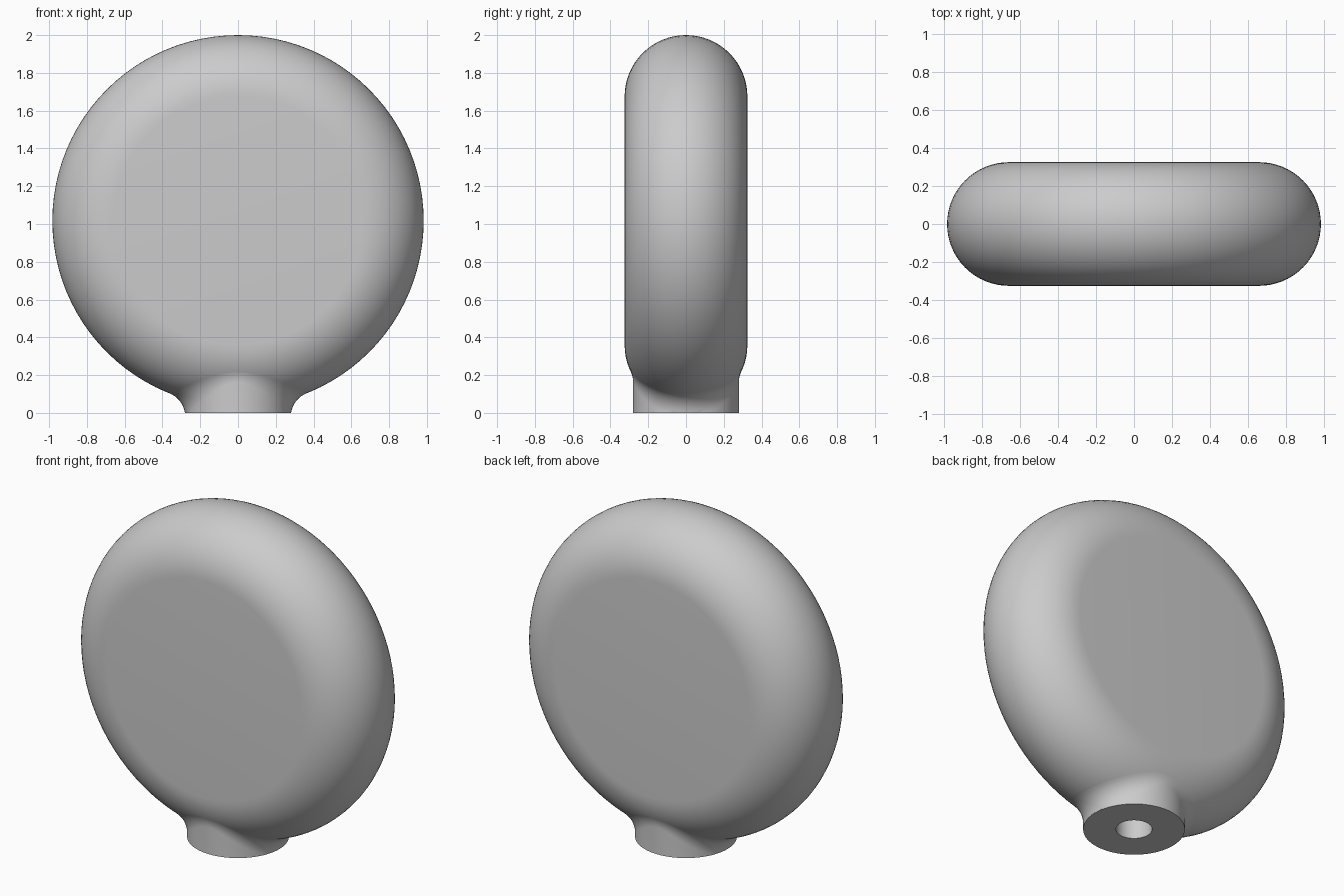
import bpy, bmesh
from math import pi, cos, sin, sqrt
from mathutils import Vector

cube = bpy.data.objects.get("Cube")
if cube:
    bpy.data.objects.remove(cube, do_unlink=True)

CENTRE_Z = 1.017    # height of the disc axis
EDGE = 0.325        # half thickness and rim rounding
FLAT = 0.658        # radius of the flat faces
NECK = 0.28         # neck radius
FILLET = 0.13       # blend between neck and disc
HOLE = 0.10         # bore radius
DEPTH = 0.40        # bore depth
SIDES = 96

grey = bpy.data.materials.new("plain grey")
grey.use_nodes = True
colour = (0.6, 0.6, 0.6, 1)
grey.diffuse_color = colour
grey.node_tree.nodes["Principled BSDF"].inputs["Base Color"].default_value = colour


def loft(name, rings, cap_start=False, cap_end=False):
    """Skin a list of closed rings into an object."""
    bm = bmesh.new()
    rows = [[bm.verts.new(p) for p in ring] for ring in rings]
    for a, b in zip(rows, rows[1:]):
        for i in range(len(a)):
            j = (i + 1) % len(a)
            bm.faces.new((a[i], a[j], b[j], b[i]))
    if cap_start:
        bm.faces.new(rows[0][::-1])
    if cap_end:
        bm.faces.new(rows[-1])
    bmesh.ops.recalc_face_normals(bm, faces=bm.faces)
    mesh = bpy.data.meshes.new(name)
    bm.to_mesh(mesh)
    bm.free()
    mesh.materials.append(grey)
    obj = bpy.data.objects.new(name, mesh)
    bpy.context.collection.objects.link(obj)
    return obj


def activate(obj):
    bpy.ops.object.select_all(action='DESELECT')
    obj.select_set(True)
    bpy.context.view_layer.objects.active = obj


def smooth(obj):
    activate(obj)
    bpy.ops.object.shade_smooth_by_angle(angle=pi / 6)


angles = [2 * pi * i / SIDES for i in range(SIDES)]


def circle(r, z):
    return [Vector((r * cos(a), r * sin(a), z)) for a in angles]


# Disc with a fully rounded rim
def disc_ring(t):
    r, y = FLAT + EDGE * sin(t), -EDGE * cos(t)
    return [Vector((r * cos(a), y, CENTRE_Z + r * sin(a))) for a in angles]


steps = 32
disc = loft("round_disc", [disc_ring(pi * k / steps) for k in range(steps + 1)], True, True)

# Blind bore cut up into the disc
cutter = loft("bore_cutter", [circle(HOLE, -0.1), circle(HOLE, DEPTH)], True, True)
cutter.hide_render = True
cut = disc.modifiers.new("bore", 'BOOLEAN')
cut.operation = 'DIFFERENCE'
cut.solver = 'EXACT'
cut.object = cutter
activate(disc)
bpy.ops.object.modifier_apply(modifier=cut.name)
bpy.data.objects.remove(cutter, do_unlink=True)
smooth(disc)


# Neck: bore wall, bottom face, outer wall, then a rolling-ball fillet onto the disc
def fillet_arc(a, count=10):
    x, y = (NECK + FILLET) * cos(a), (NECK + FILLET) * sin(a)
    reach = FLAT + sqrt((EDGE + FILLET) ** 2 - y * y)
    ball = Vector((x, y, CENTRE_Z - sqrt(reach ** 2 - x * x)))
    spine = Vector((x, 0, ball.z - CENTRE_Z)).normalized() * FLAT + Vector((0, 0, CENTRE_Z))
    start = Vector((-cos(a), -sin(a), 0))
    end = (spine - ball).normalized()
    points = []
    for k in range(count + 1):
        p = ball + FILLET * start.slerp(end, k / count)
        p.z = max(p.z, 0.002)
        points.append(p)
    return points


arcs = [fillet_arc(a) for a in angles]
neck = loft("neck", [circle(HOLE, 0.055), circle(HOLE, 0), circle(NECK, 0)]
            + [list(row) for row in zip(*arcs)])
smooth(neck)
